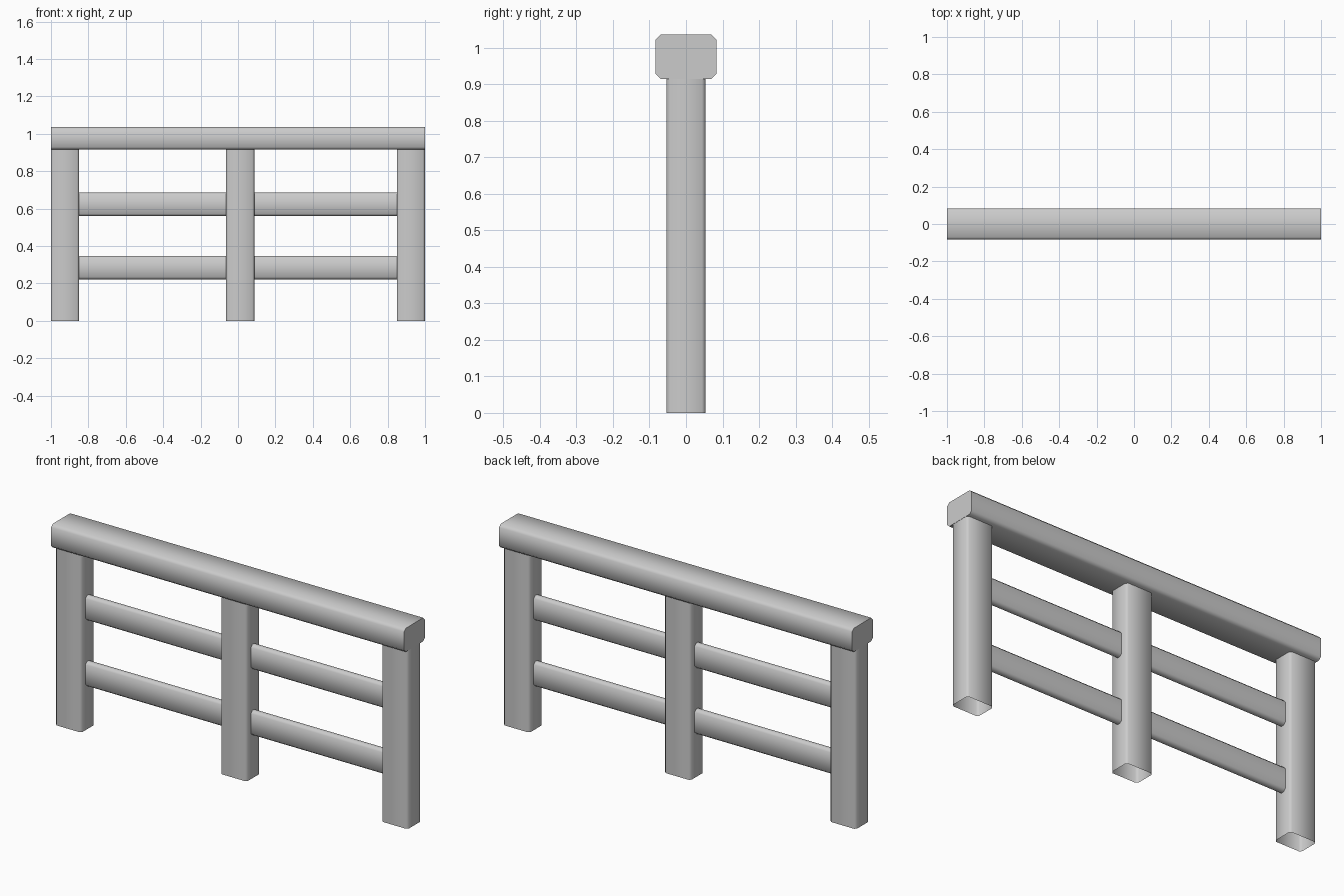
import bpy, bmesh
from math import radians
from mathutils import Vector

if "Cube" in bpy.data.objects:
    bpy.data.objects.remove(bpy.data.objects["Cube"])


def beam(name, lo, hi, axis, chamfer, capped):
    """Box with its long edges chamfered; the two ends are open unless capped."""
    lo, hi = Vector(lo), Vector(hi)
    bm = bmesh.new()
    bmesh.ops.create_cube(bm, size=1)
    for v in bm.verts:
        v.co = Vector([(lo[i] + hi[i]) / 2 + v.co[i] * (hi[i] - lo[i]) for i in range(3)])
    other = [i for i in range(3) if i != axis]
    long_edges = [e for e in bm.edges
                  if all(abs(e.verts[0].co[i] - e.verts[1].co[i]) < 1e-5 for i in other)]
    bmesh.ops.bevel(bm, geom=long_edges, offset=chamfer, segments=1, affect='EDGES')
    bm.normal_update()
    if not capped:
        ends = [f for f in bm.faces if abs(f.normal[axis]) > 0.9]
        bmesh.ops.delete(bm, geom=ends, context='FACES_ONLY')
    me = bpy.data.meshes.new(name)
    bm.to_mesh(me)
    bm.free()
    ob = bpy.data.objects.new(name, me)
    bpy.context.collection.objects.link(ob)
    bpy.ops.object.select_all(action='DESELECT')
    ob.select_set(True)
    bpy.context.view_layer.objects.active = ob
    bpy.ops.object.shade_smooth_by_angle(angle=radians(50))
    return ob


# Hollow posts
posts = {"left": (-1.0, -0.85), "middle": (-0.063, 0.087), "right": (0.849, 0.999)}
for side, (x0, x1) in posts.items():
    beam(side + "_post", (x0, -0.054, 0), (x1, 0.054, 0.915), 2, 0.01, False)

# Thin cross rails between the posts
for level, z0, z1 in (("lower", 0.222, 0.347), ("upper", 0.56, 0.685)):
    for side, x0, x1 in (("left", -0.85, -0.063), ("right", 0.087, 0.849)):
        beam(f"{level}_{side}_rail", (x0, -0.02, z0), (x1, 0.02, z1), 0, 0.012, False)

# Thick handrail on top
beam("top_rail", (-1, -0.084, 0.915), (1, 0.084, 1.036), 0, 0.014, True)
